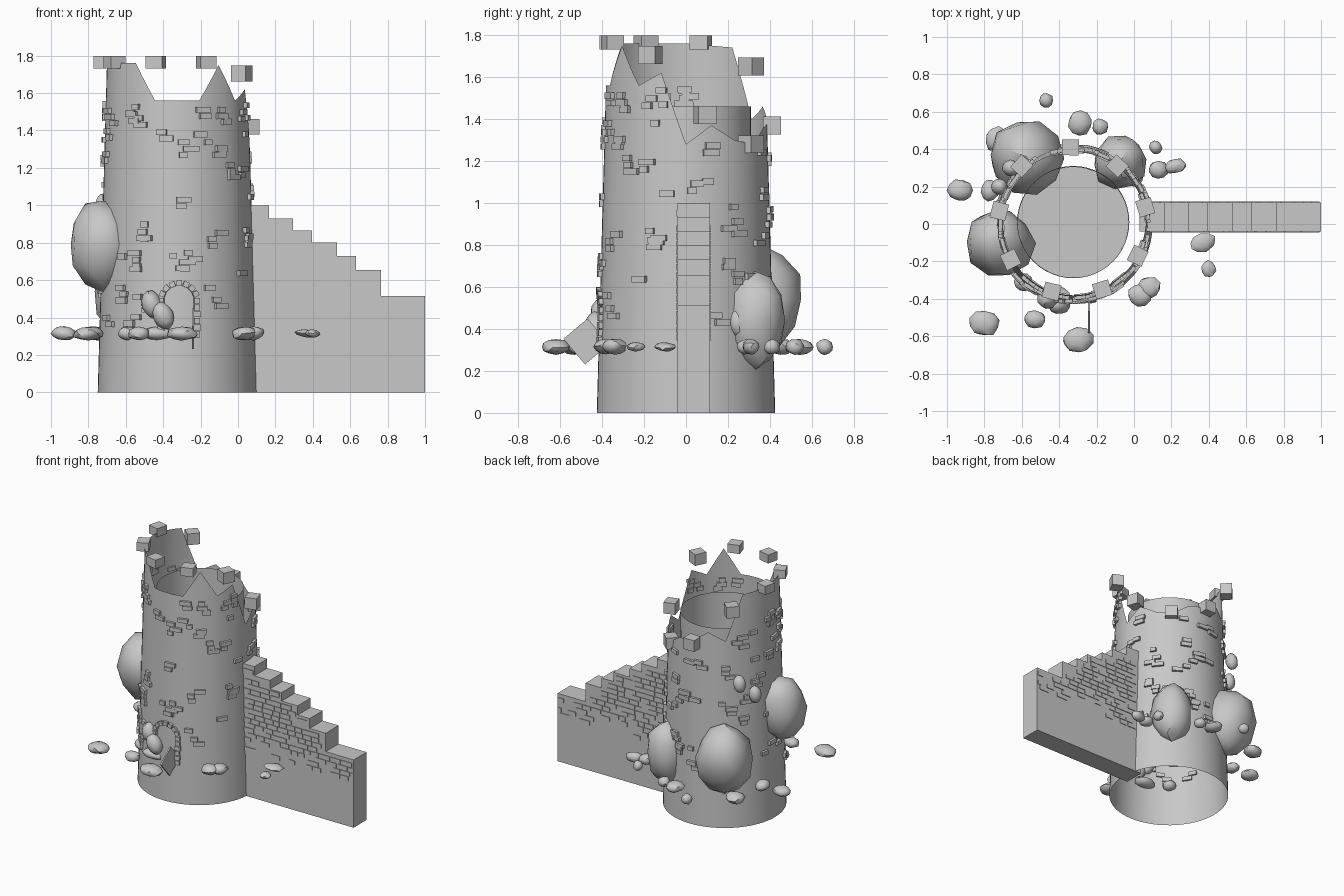
import bpy, bmesh, math, random
from mathutils import Matrix, Vector

random.seed(7)
cube = bpy.data.objects.get("Cube")
if cube:
    bpy.data.objects.remove(cube, do_unlink=True)

stone = bpy.data.materials.new("grey_stone")
stone.use_nodes = True
GREY = (0.58, 0.58, 0.58, 1)
stone.diffuse_color = GREY
stone.node_tree.nodes["Principled BSDF"].inputs["Base Color"].default_value = GREY

CX = -0.325  # tower axis


def finish(bm, name, smooth=None):
    mesh = bpy.data.meshes.new(name)
    bm.to_mesh(mesh)
    bm.free()
    mesh.materials.append(stone)
    ob = bpy.data.objects.new(name, mesh)
    bpy.context.collection.objects.link(ob)
    if smooth:
        bpy.ops.object.select_all(action='DESELECT')
        ob.select_set(True)
        bpy.context.view_layer.objects.active = ob
        bpy.ops.object.shade_smooth_by_angle(angle=math.radians(smooth))
    return ob


def box(bm, centre, size, rot=None):
    m = Matrix.Translation(centre) @ (rot or Matrix()) @ Matrix.Diagonal((*size, 1))
    bmesh.ops.create_cube(bm, size=1, matrix=m)


def radius(z):
    return 0.425 - 0.028 * z


def on_tower(a, z, out=0.0):
    r = radius(z) + out
    return Vector((CX + r * math.cos(a), r * math.sin(a), z))


# Tower shell with a jagged broken rim, heights every 18 degrees from +x
RIM = [1.28, 1.37, 1.30, 1.28, 1.36, 1.38, 1.46, 1.40, 1.74, 1.75,
       1.76, 1.76, 1.76, 1.76, 1.56, 1.56, 1.56, 1.75, 1.56, 1.62]
SUB = 3


def rim(a):
    t = (a / math.tau * len(RIM)) % len(RIM)
    i = int(t)
    return RIM[i] + (RIM[(i + 1) % len(RIM)] - RIM[i]) * (t - i)


bm = bmesh.new()
n = len(RIM) * SUB
rings = []
for i in range(n):
    a = math.tau * i / n
    rings.append([bm.verts.new(on_tower(a, z)) for z in (0, rim(a))])
for i in range(n):
    (a0, a1), (b0, b1) = rings[i], rings[(i + 1) % n]
    bm.faces.new((a0, b0, b1, a1))
finish(bm, "tower_shell", 40)

# Inner well, open at the top with a floor
bm = bmesh.new()
bmesh.ops.create_cone(bm, cap_ends=True, segments=48, radius1=0.295, radius2=0.3, depth=1.01,
                      matrix=Matrix.Translation((CX, 0.01, 0.955)))
top = [f for f in bm.faces if f.normal.z > 0.9]
bmesh.ops.delete(bm, geom=top, context='FACES_ONLY')
bmesh.ops.reverse_faces(bm, faces=bm.faces[:])
finish(bm, "inner_well", 40)

# Raised bricks scattered over the tower in short staggered runs
bm = bmesh.new()
ROW = 0.034
for _ in range(105):
    a, z = random.uniform(0, math.tau), random.uniform(0.32, 1.5)
    for k in range(random.choice((1, 1, 2, 2, 3))):
        ak, zk = a + random.uniform(-0.12, 0.12), z + k * ROW
        near_door = abs(ak - 1.5 * math.pi) < 0.3 and zk < 0.64
        near_wall = (abs(math.sin(ak)) < 0.3 and math.cos(ak) > 0 and zk < 1)
        if zk > rim(ak) - 0.05 or near_door or near_wall:
            continue
        box(bm, on_tower(ak, zk, 0.002), (0.03, random.uniform(0.04, 0.09), 0.03),
            Matrix.Rotation(ak, 4, 'Z'))
finish(bm, "tower_bricks")

# Loose blocks hovering around the broken rim
BLOCKS = [(0.06, 0.09, 1.42), (-0.09, 0.31, 1.28), (-0.34, 0.41, 1.37),
          (-0.6, 0.31, 1.65), (-0.72, 0.07, 1.765), (-0.66, -0.19, 1.765),
          (-0.44, -0.36, 1.765), (-0.17, -0.35, 1.765), (0.02, -0.17, 1.705)]
bm = bmesh.new()
for x, y, z in BLOCKS:
    a = math.atan2(y, x - CX) + random.uniform(-0.12, 0.12)
    box(bm, (x, y, z), (0.085, 0.09, 0.065 if z > 1.75 else 0.085), Matrix.Rotation(a, 4, 'Z'))
finish(bm, "rim_blocks")

# Stepped side wall, extruded from its outline
STEPS = [(0.165, 1.0), (0.295, 0.93), (0.395, 0.865), (0.53, 0.8),
         (0.63, 0.73), (0.765, 0.655), (1.0, 0.515)]
Y0, Y1 = -0.04, 0.115
outline = [(0.03, 0)]
x_prev = 0.03
for x, z in STEPS:
    outline += [(x_prev, z), (x, z)]
    x_prev = x
outline.append((1.0, 0))
bm = bmesh.new()
face = bm.faces.new([bm.verts.new((x, Y0, z)) for x, z in outline])
ext = bmesh.ops.extrude_face_region(bm, geom=[face])
bmesh.ops.translate(bm, vec=(0, Y1 - Y0, 0),
                    verts=[g for g in ext["geom"] if isinstance(g, bmesh.types.BMVert)])
bmesh.ops.recalc_face_normals(bm, faces=bm.faces[:])
finish(bm, "side_wall")

# Shallow bricks on both faces of the side wall
bm = bmesh.new()
for y in (Y0, Y1):
    for row in range(18):
        z = 0.36 + row * 0.037
        x = 0.08 + 0.03 * (row % 2)
        while x < 0.98:
            w = random.uniform(0.05, 0.1)
            end = min(x + w, 0.995)
            limit = next(h for sx, h in STEPS if end <= sx + 0.001)
            if z + 0.018 <= limit and random.random() < (0.9 if row > 2 else 0.45):
                box(bm, ((x + end) / 2, y, z), (end - x - 0.006, 0.01, 0.031))
            x += w
finish(bm, "side_wall_bricks")

# Arched doorway: voussoirs and jamb stones, with a fallen door panel
bm = bmesh.new()
DOOR_X, SPRING = -0.315, 0.49


def door_stone(u, z, size, turn=0.0):
    a = 1.5 * math.pi + (DOOR_X + u - CX) / radius(z)
    rot = Matrix.Rotation(a + math.pi / 2, 4, 'Z') @ Matrix.Rotation(turn, 4, 'Y')
    box(bm, on_tower(a, z, 0.004), size, rot)


for k in range(9):
    t = math.pi * k / 8
    door_stone(0.094 * math.cos(t), SPRING + 0.094 * math.sin(t), (0.03, 0.03, 0.03), -t)
for side in (-1, 1):
    for k in range(5):
        door_stone(side * 0.094, SPRING - 0.036 * (k + 1), (0.03 + 0.008 * (k % 2), 0.03, 0.031))
finish(bm, "door_arch")

bm = bmesh.new()
box(bm, (-0.24, -0.475, 0.34), (0.01, 0.15, 0.16), Matrix.Rotation(math.radians(40), 4, 'X'))
finish(bm, "door_panel")


def rock(name, centre, half, detail=2, tilt=0.0, rough=0.1):
    bm = bmesh.new()
    bmesh.ops.create_icosphere(bm, subdivisions=detail, radius=1)
    for v in bm.verts:
        v.co *= 1 + random.uniform(-rough, rough * 0.6)
    rot = Matrix.Rotation(tilt, 4, 'Y') @ Matrix.Rotation(random.uniform(-0.3, 0.3), 4, 'Z')
    bm.transform(Matrix.Translation(centre) @ rot @ Matrix.Diagonal((*half, 1)))
    finish(bm, name, 40)


# Large boulders pressed into the tower
rock("boulder_side", (-0.72, -0.1, 0.79), (0.185, 0.185, 0.245))
rock("boulder_back", (-0.575, 0.36, 0.54), (0.2, 0.2, 0.26))
rock("boulder_back_small", (-0.075, 0.33, 0.44), (0.15, 0.15, 0.24))

# Upright stones clinging to the tower
for i, (c, s, tilt) in enumerate([
        ((-0.46, -0.4, 0.47), 0.055, -0.35), ((-0.4, -0.43, 0.41), 0.055, -0.4),
        ((-0.66, 0.3, 1.1), 0.045, 0.2), ((-0.72, 0.2, 1.0), 0.045, 0.1),
        ((0.0, 0.25, 0.43), 0.05, 0.0)]):
    rock(f"clinging_stone_{i}", c, (s, s, s * 1.45), 2, tilt, 0.06)

# Small flat stones around the foot: x, y, half width, half depth
SMALL = [(-0.93, 0.18, 0.07, 0.06), (-0.8, -0.53, 0.085, 0.07), (-0.53, -0.51, 0.06, 0.05),
         (-0.3, -0.62, 0.085, 0.07), (0.03, -0.38, 0.065, 0.06), (0.08, -0.34, 0.065, 0.06),
         (0.37, -0.1, 0.07, 0.05), (0.4, -0.24, 0.04, 0.045), (-0.47, 0.66, 0.04, 0.04),
         (-0.29, 0.54, 0.065, 0.07), (-0.18, 0.52, 0.045, 0.045), (0.115, 0.41, 0.035, 0.04),
         (0.13, 0.29, 0.055, 0.05), (0.22, 0.31, 0.06, 0.04), (-0.59, -0.31, 0.05, 0.05),
         (-0.43, -0.39, 0.09, 0.055), (-0.73, 0.45, 0.07, 0.07), (-0.77, 0.18, 0.05, 0.06)]
for i, (x, y, w, d) in enumerate(SMALL):
    h = 0.022 if x > 0.3 else 0.038
    rock(f"foot_stone_{i}", (x, y, 0.315), (w, d, h), 2, random.uniform(-0.15, 0.15))
